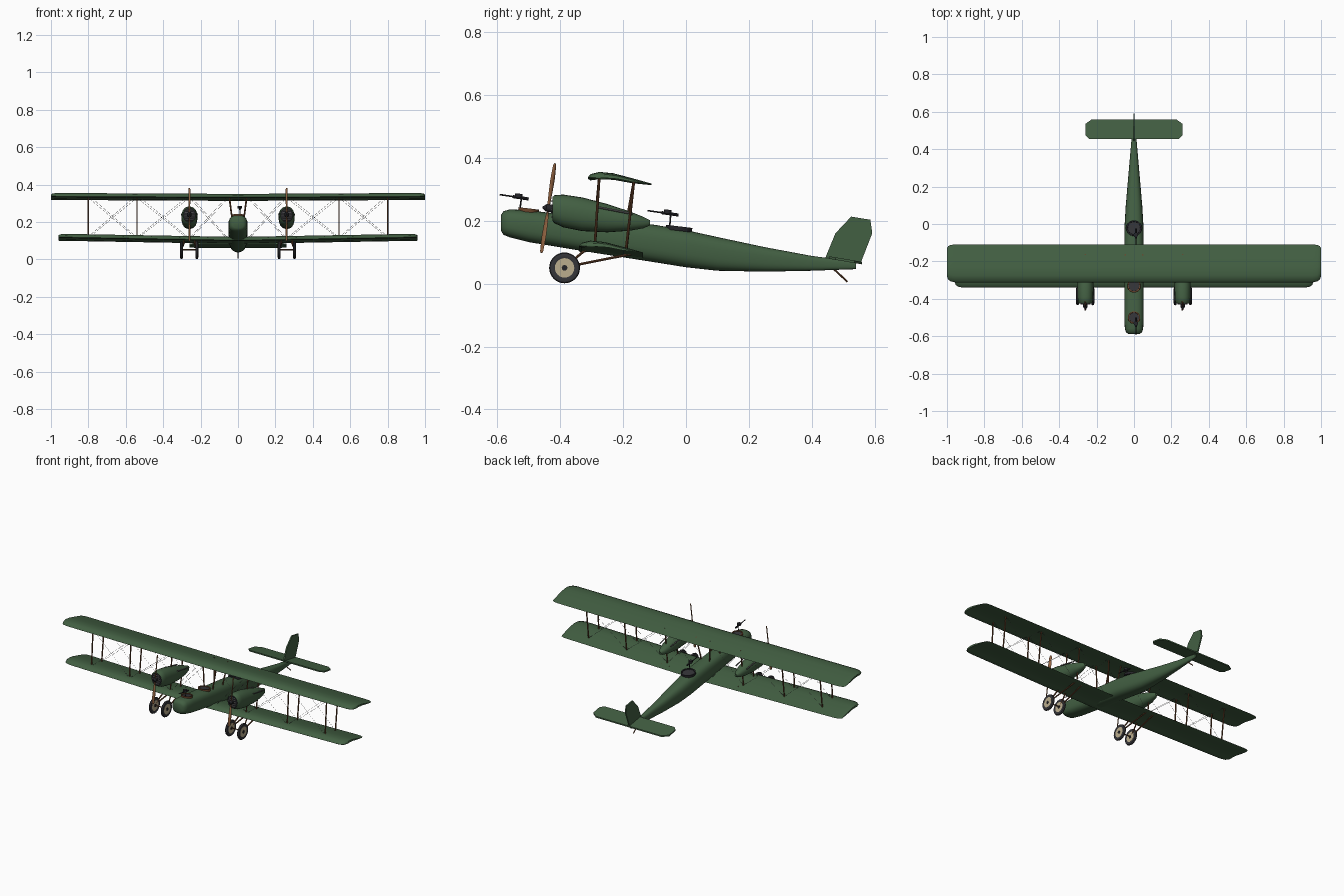
import bpy, bmesh, math
from mathutils import Vector, Matrix

cube = bpy.data.objects.get("Cube")
if cube:
    bpy.data.objects.remove(cube, do_unlink=True)


def material(name, rgb, rough=0.7):
    m = bpy.data.materials.new(name)
    m.use_nodes = True
    m.diffuse_color = (*rgb, 1)
    b = m.node_tree.nodes["Principled BSDF"]
    b.inputs["Base Color"].default_value = (*rgb, 1)
    b.inputs["Roughness"].default_value = rough
    return m


GREEN = material("dark green", (0.055, 0.115, 0.055))
TYRE = material("tyre grey", (0.035, 0.035, 0.04))
CREAM = material("cream", (0.5, 0.42, 0.27))
BROWN = material("strut brown", (0.15, 0.06, 0.025))
WOOD = material("propeller wood", (0.3, 0.13, 0.055))
METAL = material("gun metal", (0.018, 0.018, 0.022))
WIRE = material("wire grey", (0.16, 0.16, 0.16))


def finish(name, bm, *mats):
    bmesh.ops.recalc_face_normals(bm, faces=bm.faces)
    me = bpy.data.meshes.new(name)
    bm.to_mesh(me)
    bm.free()
    ob = bpy.data.objects.new(name, me)
    bpy.context.collection.objects.link(ob)
    for m in mats:
        me.materials.append(m)
    bpy.ops.object.select_all(action='DESELECT')
    ob.select_set(True)
    bpy.context.view_layer.objects.active = ob
    bpy.ops.object.shade_smooth_by_angle(angle=math.radians(40))
    return ob


def add_loft(bm, rings):
    """Skin closed rings of equal length and cap both ends; returns the caps."""
    vs = [[bm.verts.new(p) for p in ring] for ring in rings]
    n = len(vs[0])
    for a, b in zip(vs, vs[1:]):
        for i in range(n):
            j = (i + 1) % n
            bm.faces.new((a[i], a[j], b[j], b[i]))
    return bm.faces.new(vs[0]), bm.faces.new(vs[-1])


def add_rod(bm, p, q, r, sides=8, r2=None):
    p, q = Vector(p), Vector(q)
    d = q - p
    mat = Matrix.Translation((p + q) / 2) @ d.to_track_quat('Z', 'Y').to_matrix().to_4x4()
    bmesh.ops.create_cone(bm, cap_ends=True, segments=sides, radius1=r,
                          radius2=r if r2 is None else r2, depth=d.length, matrix=mat)


def rods(name, pairs, r, mat, sides=8):
    bm = bmesh.new()
    for p, q in pairs:
        add_rod(bm, p, q, r, sides)
    return finish(name, bm, mat)


def body_ring(x, y, bottom, top, half, power, n=32):
    """Rounded-box cross-section facing along y."""
    ring = []
    for i in range(n):
        a = 2 * math.pi * i / n
        c, s = math.cos(a), math.sin(a)
        sx = math.copysign(abs(c) ** (2 / power), c)
        sz = math.copysign(abs(s) ** (2 / power), s)
        ring.append((x + half * sx, y, (top + bottom) / 2 + (top - bottom) / 2 * sz))
    return ring


def plate(name, pts, thick, mat):
    bm = bmesh.new()
    t = Vector(thick) / 2
    add_loft(bm, [[Vector(p) + k * t for p in pts] for k in (-1, 1)])
    return finish(name, bm, mat)


# Fuselage: y, bottom, top, half width
bm = bmesh.new()
add_loft(bm, [body_ring(0, *s, 2.7) for s in (
    (-.588, .168, .218, .03), (-.58, .155, .23, .042), (-.56, .147, .236, .049),
    (-.5, .132, .233, .052), (-.33, .104, .213, .052), (-.1, .068, .187, .052),
    (0, .052, .17, .05), (.1, .041, .148, .044), (.25, .038, .116, .031),
    (.4, .041, .088, .018), (.54, .046, .07, .006))])
finish("fuselage", bm, GREEN)

# Wings: cambered section as fraction of chord and height
SECTION = ((0, 0), (.04, .011), (.18, .021), (.4, .021), (.7, .011), (1, 0),
           (.7, .0), (.4, .005), (.15, .001), (.04, -.004))


def wing(name, span, lead, z_root, z_tip, chord=.203, drop=.02):
    bm = bmesh.new()
    rings = []
    tips = ((1, .2), (.993, .09), (.98, .03), (.955, 0))
    stations = [(-f, i) for f, i in tips] + [(0, 0)] + [(f, i) for f, i in reversed(tips)]
    for f, inset in stations:
        z = z_root + (z_tip - z_root) * abs(f)
        rings.append([(f * span, lead + chord * (inset * .8 + t * (1 - 1.3 * inset)),
                       z - drop * t + h * (1 - 2 * inset)) for t, h in SECTION])
    add_loft(bm, rings)
    return finish(name, bm, GREEN)


wing("upper_wing", 1.0, -.312, .333, .338)
wing("lower_wing", .96, -.34, .103, .12)

# Tail surfaces and skid
half = ((.24, .455), (.26, .475), (.26, .535), (.225, .56))
outline = list(half) + [(-x, y) for x, y in reversed(half)]
plate("tailplane", [(x, y, .083 - .17 * (y - .455)) for x, y in outline], (0, 0, .008), GREEN)
plate("fin_and_rudder", [(0, y, z) for y, z in (
    (.44, .075), (.475, .16), (.525, .213), (.586, .203), (.592, .16), (.557, .07))],
    (.008, 0, 0), GREEN)
rods("tail_skid", [((0, .47, .046), (0, .513, .006))], .003, BROWN)

# Gun rings, cockpit and guns
for name, y, z, r, rim in (("nose_gun_ring", -.5, .235, .033, BROWN),
                           ("pilot_cockpit", -.33, .215, .036, BROWN),
                           ("rear_gun_ring", -.022, .178, .042, METAL)):
    tilt = Matrix.Translation((0, y, z)) @ Matrix.Rotation(-.12, 4, 'X')
    bm = bmesh.new()
    loops = [[tilt @ Vector((rr * math.cos(a), rr * math.sin(a), h))
              for a in [2 * math.pi * i / 28 for i in range(28)]]
             for rr, h in ((r, -.01), (r, .004), (r * .82, .004), (r * .8, .0))]
    caps = add_loft(bm, loops)
    caps[1].material_index = 1
    finish(name, bm, rim, TYRE)

for name, y0, z0, y1, z1, foot in (("nose_gun", -.592, .283, -.5, .269, .235),
                                   ("rear_gun", -.122, .232, -.024, .218, .178)):
    bm = bmesh.new()
    a, b = Vector((.01, y0, z0)), Vector((.01, y1, z1))
    add_rod(bm, a, b, .0025)
    add_rod(bm, a.lerp(b, .45), b, .005)
    add_rod(bm, a.lerp(b, .75), (.01, y1 - .028, foot), .0025)
    mag = a.lerp(b, .65)
    add_rod(bm, mag, mag + Vector((0, .001, .012)), .012, 16)
    finish(name, bm, METAL)

# Engine nacelles and propellers
UP = Vector((0, .15, .989))
FWD = Vector((0, -.989, .15))
for side, sx in (("left", 1), ("right", -1)):
    x = .26 * sx
    bm = bmesh.new()
    front, back = add_loft(bm, [body_ring(x, *s, 2.2, 24) for s in (
        (-.425, .2, .275, .033), (-.418, .192, .281, .039), (-.39, .179, .283, .042),
        (-.33, .167, .274, .043), (-.25, .163, .253, .04), (-.18, .168, .23, .032),
        (-.135, .176, .212, .019), (-.115, .185, .202, .007))])
    front.material_index = 1
    finish(side + "_nacelle", bm, GREEN, METAL)

    # Radiator slats and exhaust
    slats = []
    for i in range(5):
        z = .212 + i * .0125
        w = .027 - abs(i - 2) * .004
        slats.append(((x - w, -.427, z), (x + w, -.427, z)))
    rods(side + "_radiator_slats", slats, .0025, WIRE, 6)
    rods(side + "_exhausts", [((x + k * .042, -.28, .243), (x + k * .037, -.17, .222))
                              for k in (-1, 1)], .0035, WIRE)

    hub = Vector((x, -.438, .24))
    bm = bmesh.new()
    add_rod(bm, hub - FWD * .025, hub + FWD * .006, .012, 16)
    add_rod(bm, hub + FWD * .006, hub + FWD * .018, .012, 16, .003)
    finish(side + "_propeller_hub", bm, METAL)

    bm = bmesh.new()
    rings = []
    for r, w in ((-.144, .003), (-.138, .007), (-.09, .009), (-.03, .006), (0, .004),
                 (.03, .006), (.09, .009), (.138, .007), (.144, .003)):
        pitch = math.radians(65 - 150 * abs(r)) * (1 if r >= 0 else -1)
        wide = Vector((1, 0, 0)) * math.cos(pitch) + FWD * math.sin(pitch)
        thin = wide.cross(UP)
        rings.append([hub + UP * r + wide * (w * math.cos(a)) + thin * (.003 * math.sin(a))
                      for a in [math.pi * i / 4 for i in range(8)]])
    add_loft(bm, rings)
    finish(side + "_propeller", bm, WOOD)

    # Undercarriage: two wheels with V legs on one axle
    legs = []
    for tag, wx in (("inner", .22 * sx), ("outer", .302 * sx)):
        top = wx + (x - wx) * .4
        legs += [((wx, -.386, .052), (top, -.31, .115)), ((wx, -.386, .052), (top, -.17, .095))]
        bm = bmesh.new()
        prof = ((.029, .005), (.038, .008), (.046, .006), (.049, 0),
                (.046, -.006), (.038, -.008), (.029, -.005))
        steps = 32
        grid = [[bm.verts.new((wx + h, -.386 + r * math.cos(2 * math.pi * i / steps),
                               .05 + r * math.sin(2 * math.pi * i / steps)))
                 for r, h in prof] for i in range(steps)]
        for i in range(steps):
            a, b = grid[i], grid[(i + 1) % steps]
            for j in range(len(prof) - 1):
                bm.faces.new((a[j], a[j + 1], b[j + 1], b[j]))
        finish(f"{side}_{tag}_tyre", bm, TYRE)
        for part, r, h, m in (("wheel_disc", .031, .006, CREAM), ("hub_cap", .009, .0085, METAL)):
            rods(f"{side}_{tag}_{part}", [((wx - h, -.386, .05), (wx + h, -.386, .05))], r, m, 24)
    rods(side + "_gear_legs", legs, .004, BROWN)
    rods(side + "_axle", [((.22 * sx, -.386, .052), (.302 * sx, -.386, .052))], .003, BROWN)

    # Interplane struts: front and rear row at each bay
    def low(sx_, y):
        return .108 + .018 * abs(sx_) - .08 * (y + .29)

    bays = (.26, .54, .80)
    rows = ((-.29, -.275, .345), (-.19, -.165, .33))
    rods(side + "_wing_struts", [((b * sx, yl, low(b, yl)), (b * sx, yu, zu))
                                 for b in bays for yl, yu, zu in rows], .004, BROWN)
    rods(side + "_centre_struts", [((.028 * sx, yl, .19), (.047 * sx, yu, zu))
                                   for yl, yu, zu in rows], .004, BROWN)

    # Crossed rigging wires between neighbouring bays
    wires = []
    for a, b in zip((.05,) + bays, bays):
        for yl, yu, zu in rows:
            wires += [((a * sx, yl, low(a, yl)), (b * sx, yu, zu)),
                      ((b * sx, yl, low(b, yl)), (a * sx, yu, zu))]
    rods(side + "_rigging_wires", wires, .0006, WIRE, 4)
